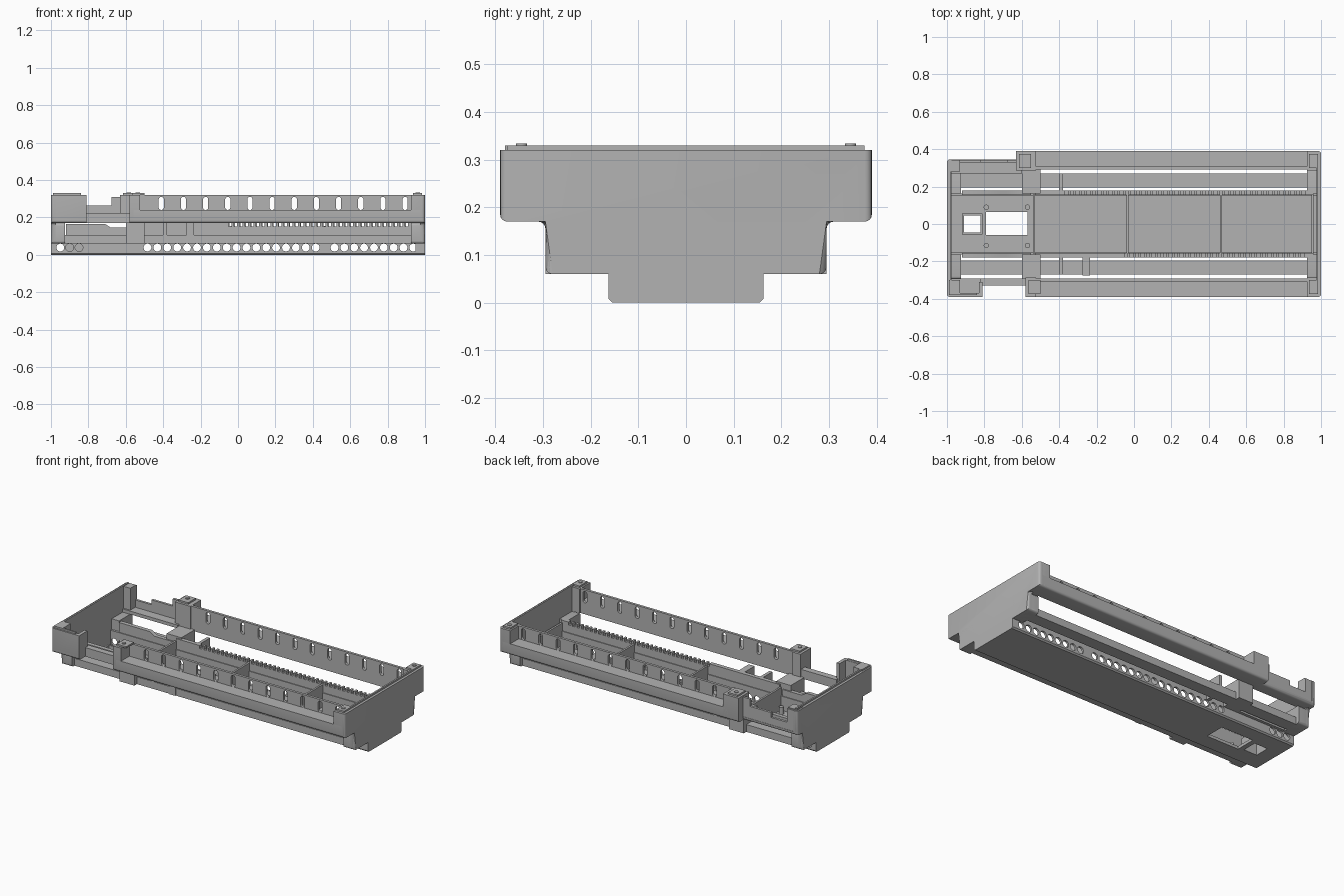
import bpy, bmesh, math
from mathutils import Vector

if "Cube" in bpy.data.objects:
    bpy.data.objects.remove(bpy.data.objects["Cube"])

gray = bpy.data.materials.new("plain gray plastic")
gray.use_nodes = True
COLOR = (0.45, 0.45, 0.45, 1)
gray.diffuse_color = COLOR
gray.node_tree.nodes["Principled BSDF"].inputs["Base Color"].default_value = COLOR

parts = []
TIERS = (0.39, 0.345, 0.295)      # outer half depths of the stepped shell


def is_outer(edge):
    """Lower long edges and vertical end corners of the shell steps."""
    a, b = (v.co for v in edge.verts)
    same_y = abs(a.y - b.y) < 1e-4 and any(abs(abs(a.y) - t) < 1e-4 for t in TIERS)
    low = abs(a.z - b.z) < 1e-4 and any(abs(a.z - z) < 1e-4 for z in (0.17, 0.06))
    end = abs(a.x - b.x) < 1e-4 and abs(abs(a.x) - 1) < 1e-4
    return same_y and (low or end)


def prism(name, pts, axis, lo, hi, rounded=False):
    """Extrude a 2D outline along one axis."""
    place = {"x": lambda p, t: (t, p[0], p[1]),
             "y": lambda p, t: (p[0], t, p[1]),
             "z": lambda p, t: (p[0], p[1], t)}[axis]
    bm = bmesh.new()
    face = bm.faces.new([bm.verts.new(place(p, lo)) for p in pts])
    res = bmesh.ops.extrude_face_region(bm, geom=[face])
    shift = Vector(place((0, 0), hi - lo))
    bmesh.ops.translate(bm, vec=shift, verts=[g for g in res["geom"] if isinstance(g, bmesh.types.BMVert)])
    if rounded:
        bmesh.ops.bevel(bm, geom=[e for e in bm.edges if is_outer(e)], offset=0.015,
                        segments=4, profile=0.5, affect="EDGES")
    bmesh.ops.recalc_face_normals(bm, faces=bm.faces[:])
    mesh = bpy.data.meshes.new(name)
    bm.to_mesh(mesh)
    bm.free()
    ob = bpy.data.objects.new(name, mesh)
    bpy.context.collection.objects.link(ob)
    mesh.materials.append(gray)
    parts.append(ob)
    return ob


def box(name, x0, x1, y0, y1, z0, z1, rounded=False):
    y0, y1 = sorted((y0, y1))
    return prism(name, [(x0, y0), (x1, y0), (x1, y1), (x0, y1)], "z", z0, z1, rounded)


def ring(cx, cz, r, n=16, stretch=0.0):
    """Circle, or upright slot when stretched."""
    pts = []
    for i in range(n):
        a = 2 * math.pi * (i + 0.5) / n
        pts.append((cx + r * math.cos(a), cz + r * math.sin(a) + math.copysign(stretch, math.sin(a))))
    return pts


def cut(ob, cutters):
    """Subtract the cutters from a part, then discard them."""
    with bpy.context.temp_override(selected_editable_objects=cutters, selected_objects=cutters,
                                   active_object=cutters[0], object=cutters[0]):
        bpy.ops.object.join()
    tool = cutters[0]
    for c in cutters:
        parts.remove(c)
    mod = ob.modifiers.new("cut", "BOOLEAN")
    mod.operation, mod.solver, mod.object = "DIFFERENCE", "EXACT", tool
    bpy.context.view_layer.objects.active = ob
    bpy.ops.object.modifier_apply(modifier="cut")
    bpy.data.objects.remove(tool)


# Floor with the two openings
floor = prism("floor", [(-0.163, 0.008), (-0.155, 0), (0.155, 0), (0.163, 0.008), (0.163, 0.018), (-0.163, 0.018)],
              "x", -1, 1)
cut(floor, [box("cutter", -0.91, -0.82, -0.045, 0.045, -0.1, 0.1),
            box("cutter", -0.79, -0.57, -0.06, 0.065, -0.1, 0.1)])

# Stepped end walls
for name, x0, back in (("left_end_wall", 0.975, 0.39), ("right_end_wall", -1, 0.345)):
    half = [(0.155, 0), (0.163, 0.008), (0.163, 0.06), (0.295, 0.06), (0.295, 0.17), (0.39, 0.17), (0.39, 0.32)]
    outline = [(-y, z) for y, z in reversed(half)] + [(min(y, back), z) for y, z in half]
    prism(name, outline, "x", x0, x0 + 0.025, True)
    lip = x0 + (0.0 if x0 > 0 else 0.015)
    box(name + "_lip", lip, lip + 0.01, -0.375, back - 0.015, 0.31, 0.33)

hole_x = [-0.484 + 0.0529 * i for i in range(18)] + [0.516 + 0.0527 * i for i in range(9)] + [-0.95, -0.9, -0.85]
for s, side in ((1, "back"), (-1, "front")):
    # Base wall with round wire holes
    wall = box(side + "_base_wall", -0.99, 0.98, s * 0.15, s * 0.163, 0.01, 0.105)
    lo, hi = sorted((s * 0.1, s * 0.2))
    cut(wall, [prism("cutter", ring(x, 0.039, 0.021), "y", lo, hi) for x in hole_x])

    # Comb along the top of the base wall
    start = -0.37 if s > 0 else -0.05
    n = round((0.92 - start) / 0.0295)
    outline = [(-0.53, 0.09), (0.96, 0.09), (0.96, 0.17)]
    for i in reversed(range(n)):
        x = start + 0.0295 * i
        outline += [(x + 0.016, 0.17), (x + 0.016, 0.152), (x, 0.152), (x, 0.17)]
    outline.append((-0.53, 0.17))
    lo, hi = sorted((s * 0.155, s * 0.18))
    prism(side + "_comb", outline, "y", lo, hi)

    # Dipped wall beside the opening
    prism(side + "_dipped_wall", [(-0.92, 0.06), (-0.55, 0.06), (-0.55, 0.145), (-0.68, 0.145),
                                  (-0.71, 0.165), (-0.92, 0.165)], "y", lo, hi)

    # Middle and upper shelves
    box(side + "_middle_shelf", -0.98, 0.98, s * 0.195, s * 0.27, 0.06, 0.105)
    box(side + "_upper_shelf", -0.56, 0.98, s * 0.292, s * 0.39, 0.17, 0.24, True)

    # Slotted wall
    slotted = box(side + "_slotted_wall", -0.56, 0.98, s * 0.292, s * 0.308, 0.2, 0.32)
    lo, hi = sorted((s * 0.2, s * 0.35))
    cut(slotted, [prism("cutter", ring(-0.41 + 0.1185 * i, 0.275, 0.014, 16, 0.021), "y", lo, hi)
                  for i in range(12)])

    # End posts and the post next to the opening
    box(side + "_middle_end_post", 0.925, 1, s * 0.163, s * 0.295, 0.06, 0.17, True)
    box(side + "_right_middle_post", -1, -0.925, s * 0.163, s * 0.295, 0.06, 0.17, True)
    box(side + "_upper_end_post", 0.925, 1, s * 0.285, s * 0.39, 0.17, 0.32, True)
    x0 = -0.63 if s > 0 else -0.58
    box(side + "_inner_post", x0, -0.525, s * 0.285, s * 0.39, 0.17, 0.32, True)
    box(side + "_inner_post_foot", -0.6, -0.5, s * 0.163, s * 0.295, 0.06, 0.18)
    box(side + "_post_cap", x0 + 0.015, x0 + 0.08, s * 0.3, s * 0.375, 0.32, 0.33)
    box(side + "_end_cap", 0.935, 0.985, s * 0.3, s * 0.375, 0.32, 0.33)
    for x in (x0 + 0.045, 0.96):
        prism(side + "_screw", ring(x, s * 0.345, 0.012), "z", 0.32, 0.334)

    # Ribs joining the shelf and the base wall
    box(side + "_rib", -0.4, -0.38, s * 0.163, s * 0.27, 0.06, 0.17)

box("front_wide_rib", -0.275, -0.235, -0.163, -0.275, 0.06, 0.17)

# Hollow corner at the front
box("corner_floor", -1, -0.81, -0.39, -0.292, 0.17, 0.19, True)
box("corner_front_wall", -1, -0.81, -0.39, -0.368, 0.17, 0.32, True)
box("corner_return", -0.83, -0.81, -0.38, -0.31, 0.18, 0.32)
box("corner_boss", -0.99, -0.93, -0.38, -0.3, 0.18, 0.33)
box("corner_lip", -0.98, -0.84, -0.38, -0.37, 0.31, 0.33)
box("notch_sill", -0.82, -0.56, -0.33, -0.292, 0.17, 0.225)

# Lower back corner with its cut-down wall
box("back_corner_floor", -1, -0.6, 0.27, 0.345, 0.17, 0.19, True)
prism("back_corner_wall", [(-0.98, 0.18), (-0.6, 0.18), (-0.6, 0.31), (-0.675, 0.31), (-0.675, 0.265),
                           (-0.82, 0.265), (-0.82, 0.235), (-0.93, 0.235), (-0.93, 0.32), (-0.98, 0.32)],
      "y", 0.328, 0.343)
box("back_corner_boss", -0.99, -0.93, 0.28, 0.335, 0.18, 0.325)

# Compartment dividers
for x in (-0.535, -0.035, 0.465, 0.955):
    box("divider", x - 0.006, x + 0.006, -0.158, 0.158, 0.01, 0.155)

# Frames and screw posts around the floor openings
for y in (-0.055, 0.045):
    box("port_frame_side", -0.92, -0.81, y, y + 0.01, 0.01, 0.07)
for x in (-0.92, -0.82):
    box("port_frame_end", x, x + 0.01, -0.055, 0.055, 0.01, 0.07)
for x in (-0.79, -0.57):
    for y in (-0.115, 0.09):
        prism("screw_post", ring(x, y, 0.014), "z", 0.01, 0.06)

# Shading
bpy.ops.object.select_all(action="DESELECT")
for ob in parts:
    ob.select_set(True)
bpy.context.view_layer.objects.active = parts[0]
bpy.ops.object.shade_smooth_by_angle(angle=math.radians(35))
